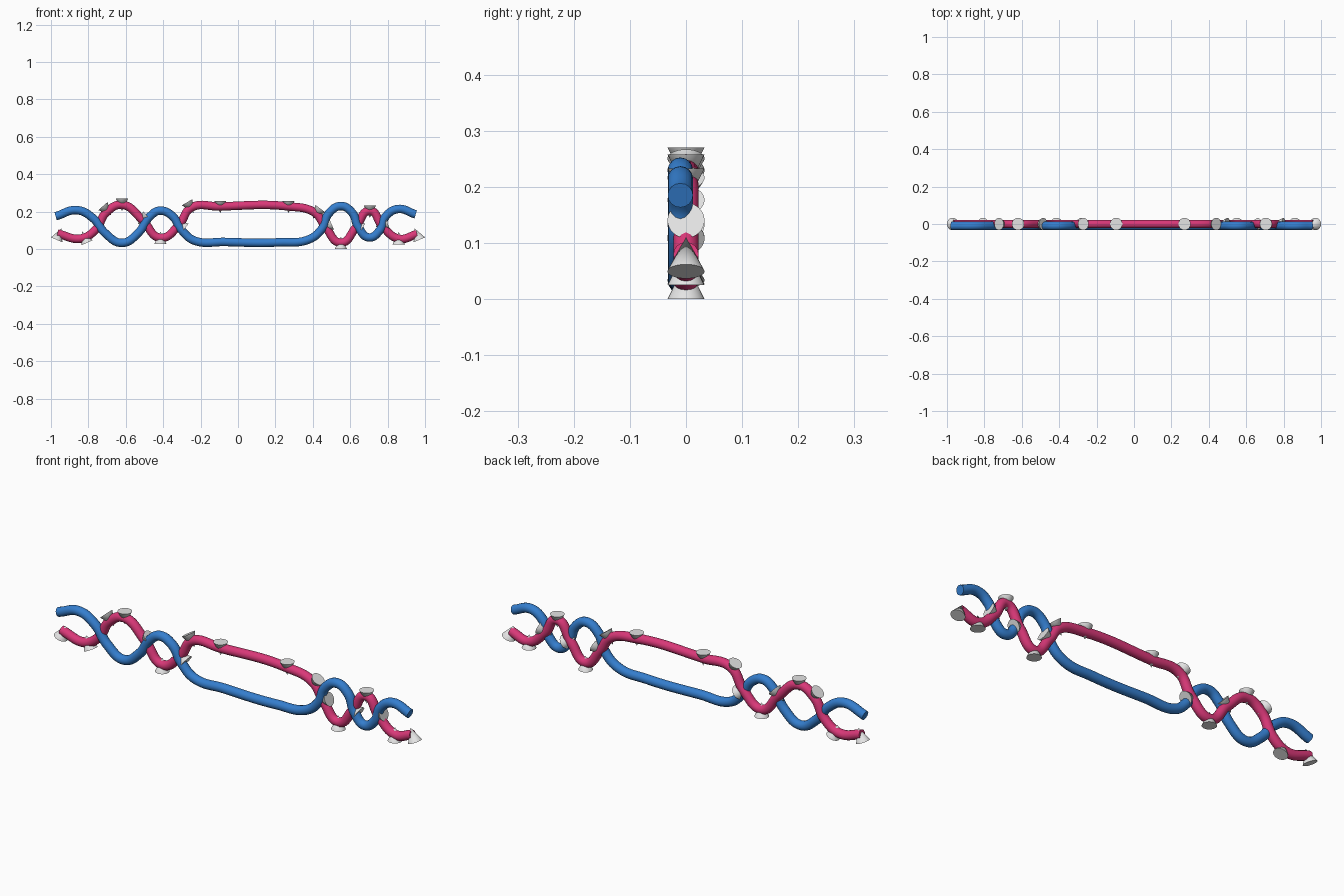
import bpy, math
from mathutils import Vector


def material(name, rgb):
    m = bpy.data.materials.new(name)
    m.diffuse_color = (*rgb, 1)
    return m


PINK = material("pink", (0.70, 0.04, 0.19))
BLUE = material("blue", (0.035, 0.21, 0.62))
GREY = material("light grey", (0.78, 0.78, 0.78))


def strand(name, pts, y, mat):
    """Round tube through (x, z) points at a constant depth."""
    cu = bpy.data.curves.new(name, 'CURVE')
    cu.dimensions = '3D'
    cu.bevel_depth = 0.0225
    cu.bevel_resolution = 6
    cu.resolution_u = 10
    cu.use_fill_caps = True
    sp = cu.splines.new('BEZIER')
    sp.bezier_points.add(len(pts) - 1)
    for bp, (x, z) in zip(sp.bezier_points, pts):
        bp.co = (x, y, z)
        bp.handle_left_type = bp.handle_right_type = 'AUTO'
    cu.materials.append(mat)
    ob = bpy.data.objects.new(name, cu)
    bpy.context.collection.objects.link(ob)
    bpy.ops.object.select_all(action='DESELECT')
    bpy.context.view_layer.objects.active = ob
    ob.select_set(True)
    bpy.ops.object.convert(target='MESH')
    bpy.ops.object.shade_smooth_by_angle(angle=math.radians(40))


def cone(i, x, z, nx, nz):
    """Marker cone centred on the strand, base facing (nx, nz), tip inward."""
    bpy.ops.mesh.primitive_cone_add(vertices=32, radius1=0.033, radius2=0,
                                    depth=0.066, location=(x, 0, z))
    ob = bpy.context.object
    ob.name = f"marker_cone_{i}"
    ob.rotation_euler = Vector((-nx, 0, -nz)).to_track_quat('Z', 'Y').to_euler()
    ob.data.materials.append(GREY)
    bpy.ops.object.shade_smooth_by_angle(angle=math.radians(30))


# Rear strand
strand("pink_strand", [
    (-0.965, 0.083), (-0.84, 0.056), (-0.76, 0.105), (-0.705, 0.195),
    (-0.62, 0.237), (-0.51, 0.155), (-0.415, 0.06), (-0.315, 0.13),
    (-0.25, 0.222), (-0.10, 0.228), (0.27, 0.228), (0.41, 0.195),
    (0.47, 0.115), (0.55, 0.034), (0.63, 0.115), (0.705, 0.205),
    (0.77, 0.125), (0.86, 0.055), (0.957, 0.08)], 0.0, PINK)

# Front strand
strand("blue_strand", [
    (-0.975, 0.175), (-0.86, 0.208), (-0.775, 0.165), (-0.71, 0.085),
    (-0.62, 0.033), (-0.53, 0.09), (-0.475, 0.17), (-0.42, 0.205),
    (-0.355, 0.18), (-0.30, 0.10), (-0.235, 0.046), (-0.07, 0.038),
    (0.22, 0.036), (0.38, 0.052), (0.45, 0.11), (0.485, 0.19),
    (0.55, 0.23), (0.61, 0.195), (0.645, 0.115), (0.70, 0.062),
    (0.758, 0.10), (0.79, 0.175), (0.855, 0.214), (0.95, 0.185)], -0.01, BLUE)

# Cones along the rear strand: centre x, z and outward direction
cones = [
    (-0.957, 0.08, -0.38, -0.92), (-0.82, 0.064, 0.40, -0.92),
    (-0.70, 0.205, -0.66, 0.75), (-0.62, 0.237, 0, 1),
    (-0.51, 0.155, 0.75, 0.66), (-0.415, 0.06, 0, -1),
    (-0.31, 0.13, 0.80, -0.60), (-0.255, 0.222, -0.50, 0.87),
    (-0.095, 0.225, 0, 1), (0.27, 0.225, 0, 1),
    (0.42, 0.19, 0.60, 0.80), (0.47, 0.12, 0.90, 0.40),
    (0.55, 0.033, 0, -1), (0.635, 0.125, 0.85, -0.50),
    (0.705, 0.20, 0, 1), (0.768, 0.13, 0.90, 0.30),
    (0.86, 0.058, 0, -1), (0.957, 0.08, 0.38, -0.92)]
for i, c in enumerate(cones, 1):
    cone(i, *c)
